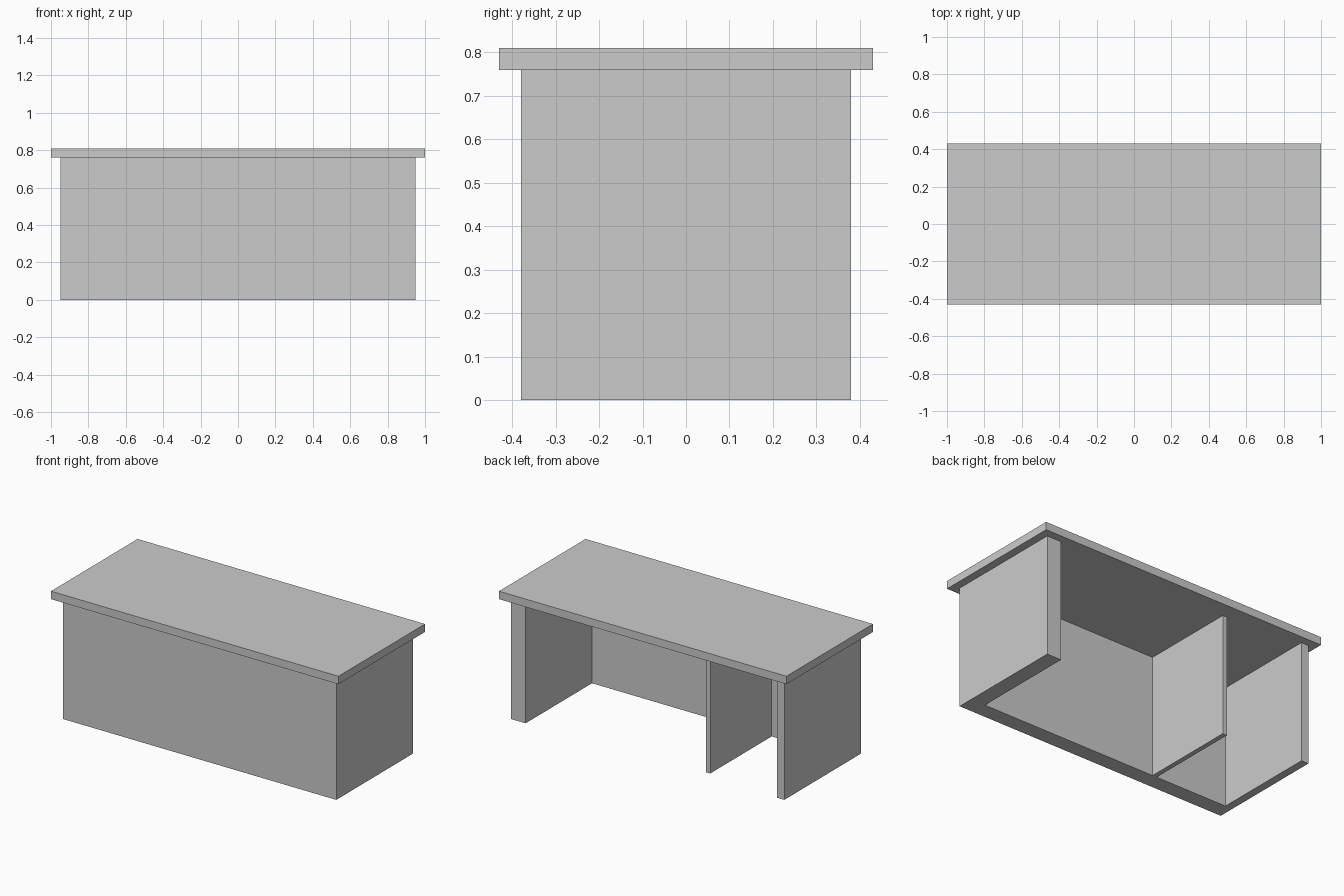
import bpy
import bmesh
from mathutils import Vector

if "Cube" in bpy.data.objects:
    bpy.data.objects.remove(bpy.data.objects["Cube"])


def box(name, lo, hi):
    """Box between two opposite corners."""
    lo, hi = Vector(lo), Vector(hi)
    bm = bmesh.new()
    bmesh.ops.create_cube(bm, size=1)
    bmesh.ops.scale(bm, vec=hi - lo, verts=bm.verts)
    mesh = bpy.data.meshes.new(name)
    bm.to_mesh(mesh)
    bm.free()
    obj = bpy.data.objects.new(name, mesh)
    obj.location = (lo + hi) / 2
    bpy.context.collection.objects.link(obj)
    return obj


W, D, H = 0.95, 0.38, 0.76      # body half width, half depth, height
FRONT = -D + 0.10               # inner face of the front panel

# Overhanging top
box("desk_top", (-1, -0.43, H), (1, 0.43, 0.81))

# Front panel across the full width
box("front_panel", (-W, -D, 0), (W, FRONT, H))

# Thick right side and thinner left side
box("right_side", (W - 0.10, FRONT, 0), (W, D, H))
box("left_side", (-W, FRONT, 0), (-W + 0.05, D, H))

# Divider, set back slightly from the rear edge
box("divider", (-0.40, FRONT, 0), (-0.37, 0.33, H))
